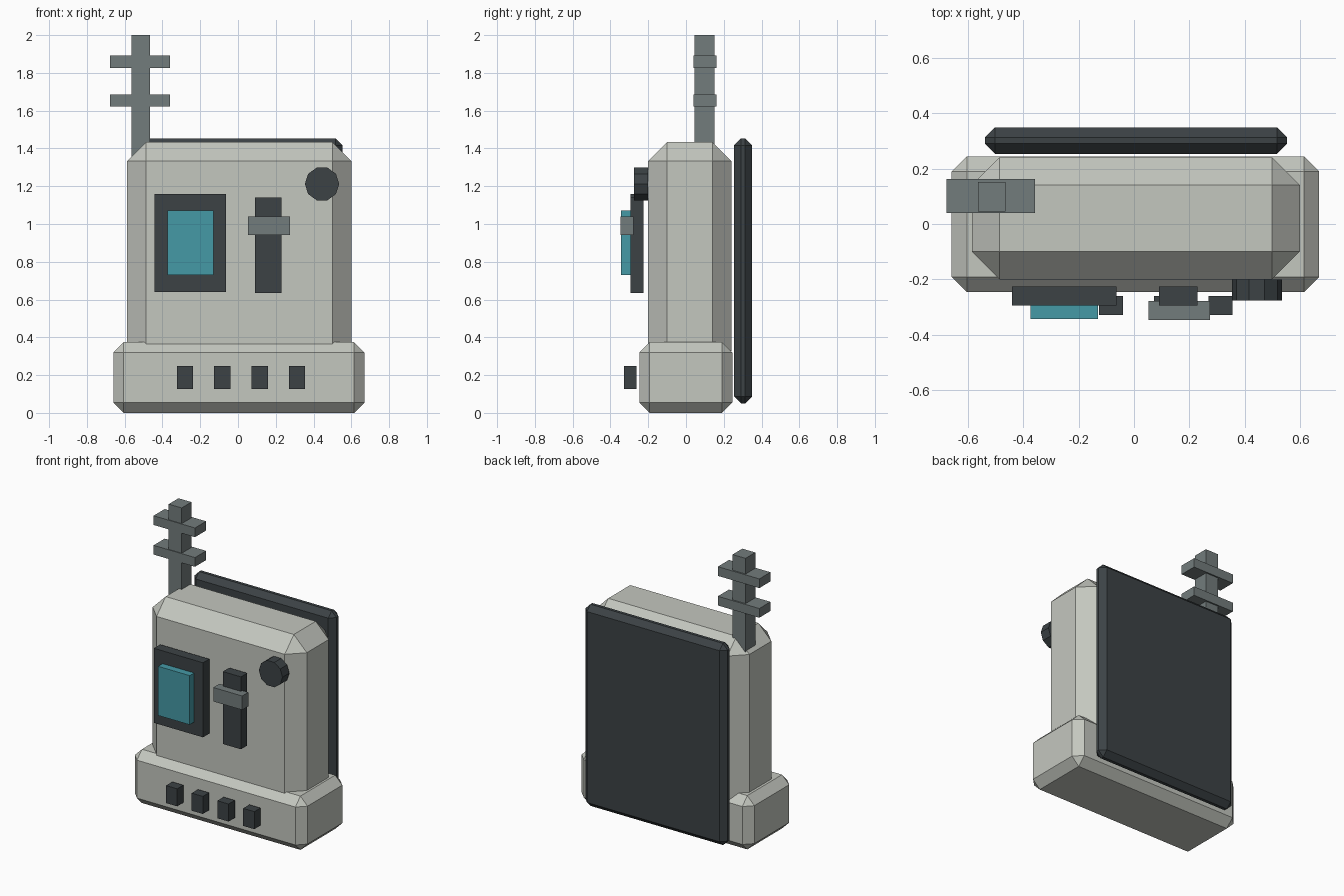
import bpy, bmesh
from math import radians
from mathutils import Matrix, Vector

if "Cube" in bpy.data.objects:
    bpy.data.objects.remove(bpy.data.objects["Cube"])


def material(name, rgb):
    mat = bpy.data.materials.new(name)
    mat.diffuse_color = (*rgb, 1)
    mat.use_nodes = True
    mat.node_tree.nodes["Principled BSDF"].inputs["Base Color"].default_value = mat.diffuse_color
    return mat


SHELL = material("shell_grey", (0.55, 0.57, 0.52))
DARK = material("dark_plastic", (0.045, 0.055, 0.06))
METAL = material("metal", (0.17, 0.20, 0.20))
TEAL = material("screen_teal", (0.06, 0.32, 0.38))


def finish(name, bm, mat):
    mesh = bpy.data.meshes.new(name)
    bm.to_mesh(mesh)
    bm.free()
    mesh.materials.append(mat)
    obj = bpy.data.objects.new(name, mesh)
    bpy.context.collection.objects.link(obj)
    return obj


def box(name, x, y, z, mat, chamfer=0):
    """Box from (min, max) ranges, with an optional flat chamfer on all edges."""
    lo, hi = Vector((x[0], y[0], z[0])), Vector((x[1], y[1], z[1]))
    bm = bmesh.new()
    bmesh.ops.create_cube(bm, size=1, matrix=Matrix.Translation((lo + hi) / 2)
                          @ Matrix.Diagonal((*(hi - lo), 1)))
    obj = finish(name, bm, mat)
    if chamfer:
        bevel = obj.modifiers.new("chamfer", 'BEVEL')
        bevel.width = chamfer
        bevel.segments = 1
        bevel.limit_method = 'NONE'
    return obj


# Shell: wide foot, tall body and back plate
box("base", (-0.66, 0.67), (-0.247, 0.245), (0, 0.374), SHELL, 0.055)
box("body", (-0.587, 0.6), (-0.2, 0.241), (0.23, 1.433), SHELL, 0.1)
box("back_plate", (-0.54, 0.554), (0.254, 0.35), (0.05, 1.453), DARK, 0.037)

# Antenna with two cross bars
box("antenna_mast", (-0.565, -0.465), (0.045, 0.152), (1.28, 2.0), METAL)
for i, z in enumerate((1.653, 1.859)):
    box(f"antenna_bar_{i + 1}", (-0.678, -0.359), (0.04, 0.162), (z - 0.032, z + 0.032), METAL)

# Screen
box("screen_frame", (-0.441, -0.063), (-0.295, -0.226), (0.641, 1.16), DARK)
box("screen", (-0.374, -0.131), (-0.344, -0.276), (0.729, 1.071), TEAL)

# Slider
box("slider_track", (0.09, 0.229), (-0.295, -0.226), (0.636, 1.14), DARK)
box("slider_handle", (0.053, 0.275), (-0.347, -0.279), (0.942, 1.039), METAL)

# Row of buttons on the foot
for i in range(4):
    x = -0.281 + 0.198 * i
    box(f"button_{i + 1}", (x - 0.043, x + 0.043), (-0.329, -0.261), (0.127, 0.249), DARK)

# Ten-sided dial
bm = bmesh.new()
bmesh.ops.create_cone(bm, cap_ends=True, segments=10, radius1=0.091, radius2=0.091, depth=0.075,
                      matrix=Matrix.Translation((0.445, -0.2385, 1.212))
                      @ Matrix.Rotation(radians(90), 4, 'X') @ Matrix.Rotation(radians(90), 4, 'Z'))
finish("dial", bm, DARK)
